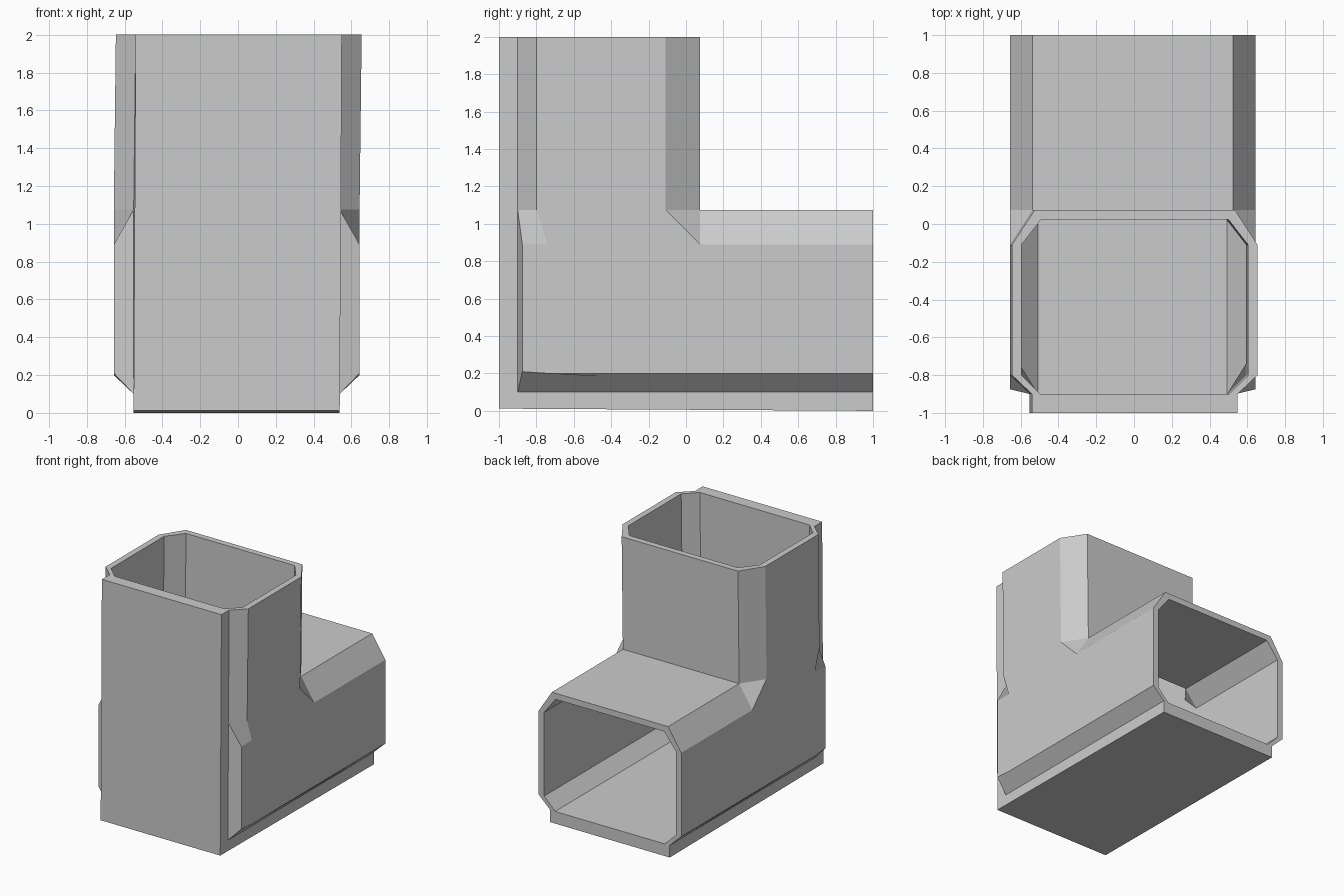
import bpy, bmesh

if "Cube" in bpy.data.objects:
    bpy.data.objects.remove(bpy.data.objects["Cube"])

# Half (x > 0) of a chamfered elbow shell; top ring "t", bend ring "1", rear opening "H"
def half_points(xn, xw, xe, front, back, flare):
    top = back + 1.0                      # roof height of the horizontal leg
    p = {}
    for tag, z in (("t", 2.0), ("1", top)):
        p["B" + tag] = (xn, front, z)
        p["C" + tag] = (xw, -0.8, z)
        p["D" + tag] = (xw, -0.11, z)
        p["E" + tag] = (xe, back, z)
    p.update({
        "B0": (xn, front, 0.1),
        "P": (xw, flare, 0.89), "Q": (xw, flare, 0.21),
        "R": (xw, -0.74, 0.2), "S": (xw, -0.74, 0.89),
        "K": (xw, back, 0.89),
        "HB": (xn, 1, 0.1), "HC": (xw, 1, 0.2),
        "HD": (xw, 1, 0.89), "HE": (xe, 1, top)})
    return p

SHELL = ["Bt Ct C1 B1", "Ct Dt D1 C1", "Dt Et E1 D1",      # upright leg
         "B1 C1 S P", "B1 P Q B0", "E1 D1 K",              # bend corners
         "C1 S P Q R HC HD K D1",                          # side wall
         "B0 Q R HC HB", "E1 K HD HE"]                     # horizontal leg chamfers

outer = half_points(0.545, 0.65, 0.53, -0.9, 0.075, -0.875)
inner = half_points(0.5, 0.6, 0.495, -0.9, 0.025, -0.84)
# Backing plate along the front and underside
outer.update({"At": (0.545, -1, 2), "A0": (0.545, -1, 0.012), "HA": (0.545, 1, 0)})

bm = bmesh.new()
verts = {}
for side in (1, -1):
    for layer, pts in (("o", outer), ("i", inner)):
        for name, (x, y, z) in pts.items():
            shift = 0.004 if z > 1.9 else -0.007           # slight lean of the upright
            verts[side, layer + name] = bm.verts.new((side * x + shift, y, z))

def face(keys):
    bm.faces.new([verts[k] for k in keys])

def across(a, b):
    face([(1, a), (1, b), (-1, b), (-1, a)])

for side in (1, -1):
    for layer in "oi":
        for names in SHELL:
            face([(side, layer + n) for n in names.split()])
    # plate edge
    face([(side, "o" + n) for n in "At Bt B1 B0 HB HA A0".split()])
    # opening rims
    for fmt in ("{}t", "H{}"):
        for a, b in ("BC", "CD", "DE"):
            a, b = fmt.format(a), fmt.format(b)
            face([(side, "o" + a), (side, "o" + b), (side, "i" + b), (side, "i" + a)])

# Flat walls joining both sides
for a, b in (("At", "A0"), ("A0", "HA"), ("Et", "E1"), ("E1", "HE")):
    across("o" + a, "o" + b)
for a, b in (("B0", "HB"), ("Et", "E1"), ("E1", "HE")):
    across("i" + a, "i" + b)
face([(1, "iBt"), (1, "iB1"), (1, "iB0"), (-1, "iB0"), (-1, "iB1"), (-1, "iBt")])
for a, b, e in (("oAt", "Bt", "Et"), ("oHA", "HB", "HE")):
    across("o" + e, "i" + e)
    face([(1, a), (1, "o" + b), (1, "i" + b), (-1, "i" + b), (-1, "o" + b), (-1, a)])

bmesh.ops.recalc_face_normals(bm, faces=bm.faces[:])
mesh = bpy.data.meshes.new("duct_elbow")
bm.to_mesh(mesh)
bm.free()
bpy.context.collection.objects.link(bpy.data.objects.new("duct_elbow", mesh))
